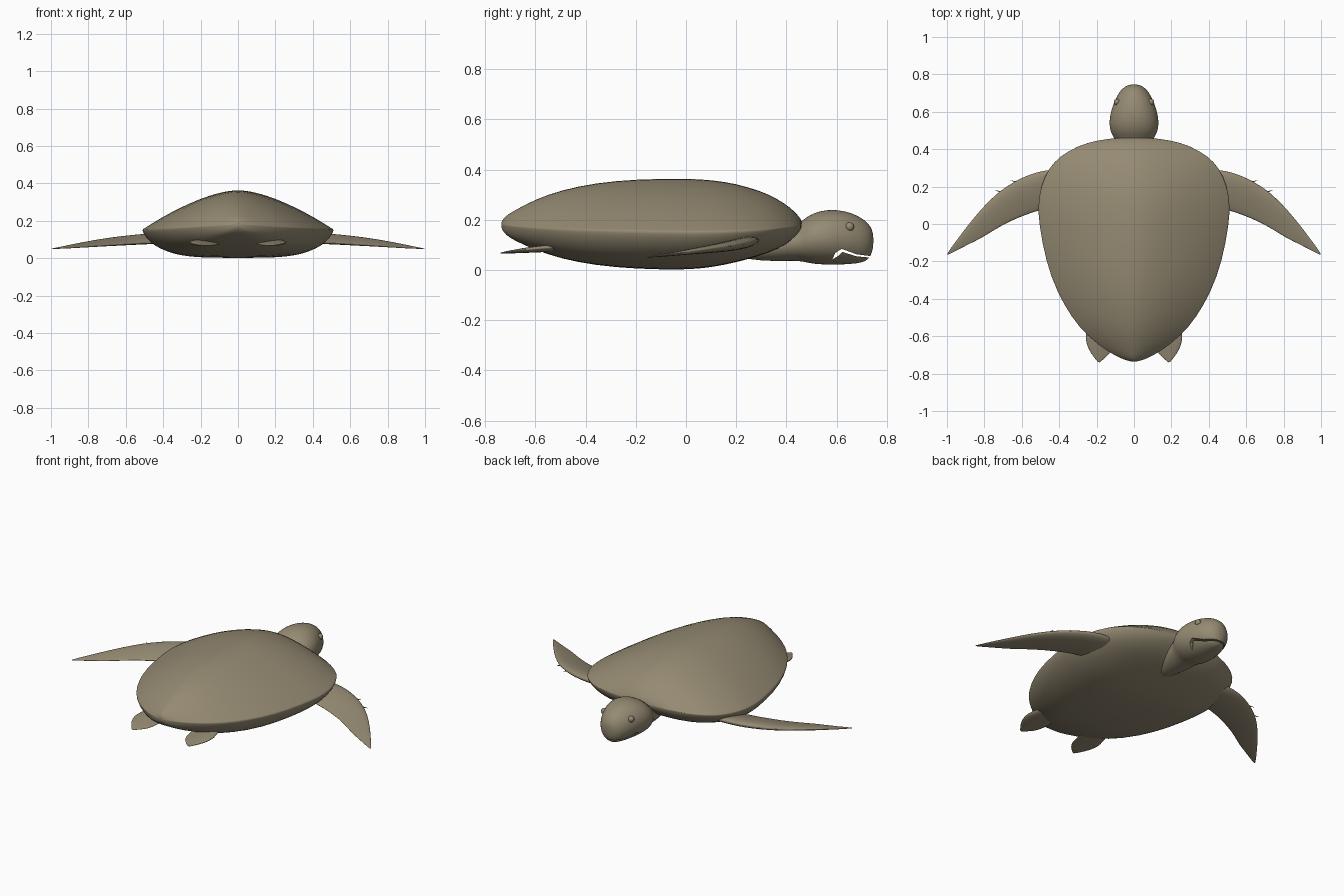
import bpy, bmesh
from math import sin, cos, pi
from mathutils import Vector

if "Cube" in bpy.data.objects:
    bpy.data.objects.remove(bpy.data.objects["Cube"])

skin = bpy.data.materials.new("olive tan")
skin.use_nodes = True
tan = (0.30, 0.255, 0.17, 1)
skin.diffuse_color = tan
skin.node_tree.nodes["Principled BSDF"].inputs["Base Color"].default_value = tan
skin.node_tree.nodes["Principled BSDF"].inputs["Roughness"].default_value = 0.8


def finish(name, bm, mirror=False, subdiv=0, smooth=True):
    bmesh.ops.recalc_face_normals(bm, faces=bm.faces)
    mesh = bpy.data.meshes.new(name)
    bm.to_mesh(mesh)
    bm.free()
    mesh.materials.append(skin)
    for p in mesh.polygons:
        p.use_smooth = smooth
    ob = bpy.data.objects.new(name, mesh)
    bpy.context.collection.objects.link(ob)
    if subdiv:
        mod = ob.modifiers.new("smooth", "SUBSURF")
        mod.levels = mod.render_levels = subdiv
    if mirror:
        ob.modifiers.new("mirror", "MIRROR")
    return ob


def loft(rings):
    """Skin a list of equal closed rings and cap both ends."""
    bm = bmesh.new()
    loops = [[bm.verts.new(p) for p in ring] for ring in rings]
    n = len(loops[0])
    for a, b in zip(loops, loops[1:]):
        for i in range(n):
            j = (i + 1) % n
            bm.faces.new((a[i], a[j], b[j], b[i]))
    for end in (loops[0], loops[-1]):
        centre = bm.verts.new(sum((v.co for v in end), Vector()) / n)
        for i in range(n):
            bm.faces.new((end[i], end[(i + 1) % n], centre))
    return bm


# Shell: domed above the rim, flat-bellied below it
def shell_ring(y, w, top, rim, bottom, n=40):
    ring = []
    for i in range(n):
        t = 2 * pi * i / n
        u = min(abs(cos(t)), 1)
        if sin(t) >= 0:
            z = rim + (top - rim) * (1 - u ** 1.6)
        else:
            z = rim + (bottom - rim) * (1 - u ** 4) ** 0.65
        ring.append((w * cos(t), y, z))
    return ring


shell = [  # y, half width, top, rim, bottom
    (-.735, .02, .195, .18, .165), (-.72, .07, .215, .178, .14),
    (-.68, .145, .24, .173, .115), (-.6, .25, .283, .167, .08),
    (-.5, .335, .32, .162, .045), (-.36, .415, .35, .158, .018),
    (-.2, .473, .365, .155, .004), (0, .51, .368, .152, 0),
    (.1, .515, .362, .152, .01), (.2, .502, .347, .155, .03),
    (.3, .457, .316, .16, .058), (.36, .4, .288, .165, .08),
    (.42, .3, .247, .17, .115), (.45, .19, .214, .178, .15),
    (.462, .07, .195, .18, .17)]
finish("shell", loft([shell_ring(*s) for s in shell]), subdiv=1)


# Head and neck in one skin
def head_ring(y, w, top, bottom, n=24):
    mid, half = (top + bottom) / 2, (top - bottom) / 2
    return [(w * cos(2 * pi * i / n), y, mid + half * sin(2 * pi * i / n))
            for i in range(n)]


head = [  # y, half width, top, bottom
    (.2, .03, .12, .05), (.3, .07, .15, .035), (.4, .095, .175, .035),
    (.45, .1, .185, .036), (.475, .118, .208, .03), (.51, .132, .229, .023),
    (.56, .133, .241, .02), (.61, .122, .24, .02), (.66, .104, .228, .023),
    (.7, .083, .208, .028), (.727, .06, .186, .04), (.742, .035, .16, .07),
    (.746, .012, .135, .1)]
head_ob = finish("head_and_neck", loft([head_ring(*s) for s in head]), subdiv=1)

# Mouth slit
slit = [(.582, .041), (.595, .068), (.62, .084), (.68, .062), (.78, .05),
        (.78, .045), (.68, .054), (.622, .072), (.605, .055)]
cutter = finish("mouth_cutter",
                loft([[(x, y, z) for y, z in slit] for x in (-.2, .2)]), smooth=False)
cutter.hide_render = True
cutter.hide_viewport = True
cutter.display_type = "WIRE"
cut = head_ob.modifiers.new("mouth", "BOOLEAN")
cut.operation = "DIFFERENCE"
cut.solver = "EXACT"
cut.object = cutter

# Eyes
bm = bmesh.new()
bmesh.ops.create_uvsphere(bm, u_segments=16, v_segments=10, radius=.018)
bmesh.ops.translate(bm, verts=bm.verts, vec=(.09, .652, .172))
finish("eyes", bm, mirror=True)


# Flippers: lens sections between a leading and a trailing edge
def flipper_ring(lead, trail, thick, n=16):
    lead, trail = Vector(lead), Vector(trail)
    ring = []
    for i in range(n):
        t = 2 * pi * i / n
        p = lead.lerp(trail, (1 - cos(t)) / 2)
        ring.append(p + Vector((0, 0, thick * sin(t) * (.7 + .3 * cos(t)))))
    return ring


front = [
    ((.36, .3, .12), (.36, .1, .085), .03),
    ((.48, .29, .118), (.5, .075, .08), .032),
    ((.56, .268, .112), (.57, .05, .076), .03),
    ((.65, .225, .104), (.66, .015, .07), .026),
    ((.74, .162, .094), (.75, -.035, .064), .02),
    ((.82, .078, .082), (.82, -.08, .059), .015),
    ((.89, -.008, .07), (.88, -.107, .055), .01),
    ((.95, -.088, .059), (.94, -.138, .052), .006),
    ((1, -.158, .05), (.994, -.165, .05), .002)]
finish("front_flippers", loft([flipper_ring(*s) for s in front]), True, 1)

rear = [
    ((.22, -.45, .095), (.09, -.5, .085), .02),
    ((.258, -.57, .088), (.1, -.6, .076), .018),
    ((.262, -.62, .083), (.11, -.665, .072), .014),
    ((.245, -.67, .077), (.135, -.7, .069), .01),
    ((.215, -.712, .072), (.165, -.725, .067), .006),
    ((.194, -.738, .068), (.183, -.74, .067), .002)]
finish("rear_flippers", loft([flipper_ring(*s) for s in rear]), True, 1)

# Small claws on the front flippers' leading edge
bm = bmesh.new()
for x, y, z in ((.635, .225, .104), (.715, .172, .096)):
    aim = Vector((1, .35, -.1))
    made = bmesh.ops.create_cone(bm, segments=8, radius1=.008, radius2=0, depth=.06)
    bmesh.ops.rotate(bm, verts=made["verts"],
                     matrix=aim.to_track_quat("Z", "Y").to_matrix())
    bmesh.ops.translate(bm, verts=made["verts"], vec=(x, y, z))
finish("flipper_claws", bm, mirror=True)
